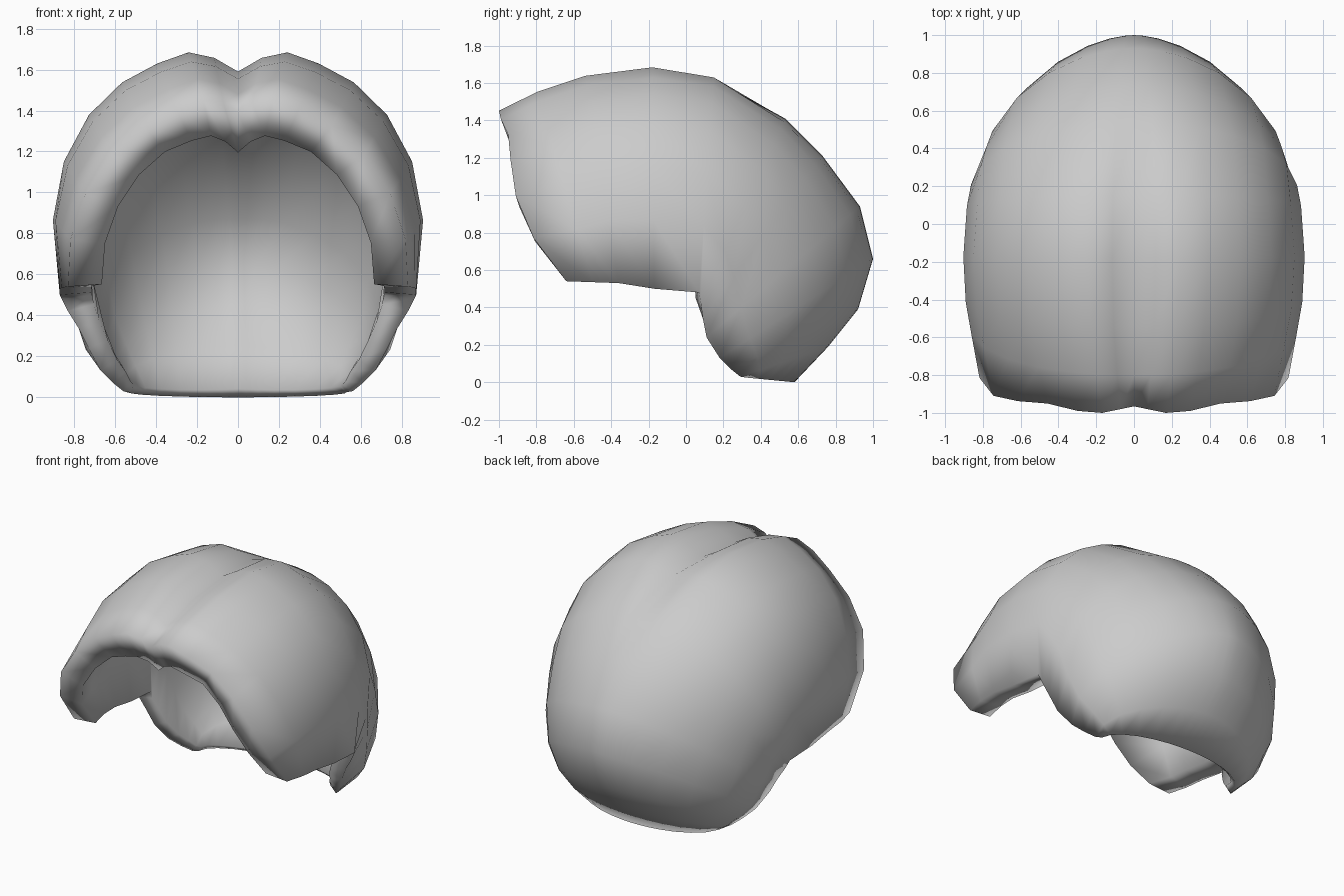
import bpy, bmesh
from math import sin, cos, radians
from mathutils import Vector

cube = bpy.data.objects.get("Cube")
if cube:
    bpy.data.objects.remove(cube)

mat = bpy.data.materials.new("mid grey")
mat.use_nodes = True
GREY = (0.6, 0.6, 0.6, 1)
mat.diffuse_color = GREY
mat.node_tree.nodes["Principled BSDF"].inputs["Base Color"].default_value = GREY

# Arched sections from the forehead, over the crown, to the nape:
# crest (y, z), side rim (x, y, z), widest x, squareness, thickness, rim taper, parting depth
SECTIONS = [
    ((-1.0, 1.46), (.83, -.64, .54), .85, 2.05, .225, .75, .07),
    ((-.8, 1.56), (.86, -.5, .535), .9, 2.2, .2, .78, .08),
    ((-.54, 1.645), (.87, -.36, .53), .94, 2.35, .2, .78, .09),
    ((-.18, 1.69), (.87, -.17, .5), .96, 2.4, .2, .78, .1),
    ((.15, 1.64), (.86, .07, .48), .935, 2.4, .19, .78, .06),
    ((.53, 1.41), (.83, .08, .42), .92, 2.25, .19, .7, 0),
    ((.73, 1.21), (.78, .09, .34), .9, 2.1, .18, .6, 0),
    ((.93, .94), (.73, .11, .24), .88, 1.9, .17, .6, 0),
    ((1.0, .66), (.67, .18, .13), .83, 1.75, .16, .6, 0),
    ((.92, .39), (.61, .24, .07), .73, 1.8, .14, .6, 0),
    ((.76, .19), (.56, .29, .03), .63, 1.9, .1, .6, 0),
    ((.58, 0), (.53, .32, .025), .54, 2.0, .06, .7, 0),
]
ANGLES = (0, 4.5, 11, 20, 32, 46, 61, 76, 90)
PART = {0: 1, 1: .3, 2: -.12}      # parting shape across the crest
FRINGE = {0: .035, 1: .02, 3: .01, 4: .045, 5: .04, 6: .015}   # hairline set back
LAST = len(ANGLES) - 1


def arch_point(section, step, side, front):
    """Point on a squared arch between the crest and the side rim."""
    (cy, cz), (rx, ry, rz), width, n = section[:4]
    a = radians(ANGLES[step])
    t = ANGLES[step] / 90
    x = width * sin(a) ** (2 / n) - (width - rx) * t ** 6
    f = 1 - max(cos(a), 0) ** (2 / n)
    y = cy + (ry - cy) * (f ** 2.3 if front else f)
    if front:
        y += FRINGE.get(step, 0)
    return Vector((side * x, y, cz + (rz - cz) * f))


# Outer surface
bm = bmesh.new()
columns = range(-LAST, LAST + 1)
outer = [[bm.verts.new(arch_point(s, abs(c), 1 if c > 0 else -1, i == 0)) for c in columns]
         for i, s in enumerate(SECTIONS)]


def skin(rows, flip):
    for a, b in zip(rows, rows[1:]):
        for j in range(len(a) - 1):
            quad = (a[j], a[j + 1], b[j + 1], b[j])
            bm.faces.new(quad[::-1] if flip else quad)


skin(outer, False)
bm.normal_update()

# Inner surface, set in by each section's thickness and thinner at the side rim
inner = []
for s, row in zip(SECTIONS, outer):
    inner.append([])
    for c, v in zip(columns, row):
        t = abs(c) / LAST
        side_taper = 1 - .2 * min(1, 2 * t)
        depth = s[4] * (side_taper + (s[5] - .8) * t ** 5)
        co = v.co - v.normal * depth
        co.z = max(co.z, .015)
        inner[-1].append(bm.verts.new(co))
for v in inner[0]:
    v.co.y -= .03
skin(inner, True)

# Parting groove pressed into both surfaces
for rows in (outer, inner):
    for s, row in zip(SECTIONS, rows):
        for c, v in zip(columns, row):
            v.co.z -= s[6] * PART.get(abs(c), 0)


# Rim joining both surfaces
def border(rows):
    return (rows[0] + [r[-1] for r in rows[1:-1]] + rows[-1][::-1]
            + [r[0] for r in rows[-2:0:-1]])


bo, bi = border(outer), border(inner)
for k in range(len(bo)):
    m = (k + 1) % len(bo)
    bm.faces.new((bo[k], bi[k], bi[m], bo[m]))
bmesh.ops.recalc_face_normals(bm, faces=bm.faces)

mesh = bpy.data.meshes.new("hair_shell")
bm.to_mesh(mesh)
bm.free()
mesh.materials.append(mat)
hair = bpy.data.objects.new("hair_shell", mesh)
bpy.context.collection.objects.link(hair)
bpy.context.view_layer.objects.active = hair
hair.select_set(True)
bpy.ops.object.shade_smooth_by_angle(angle=radians(150))
